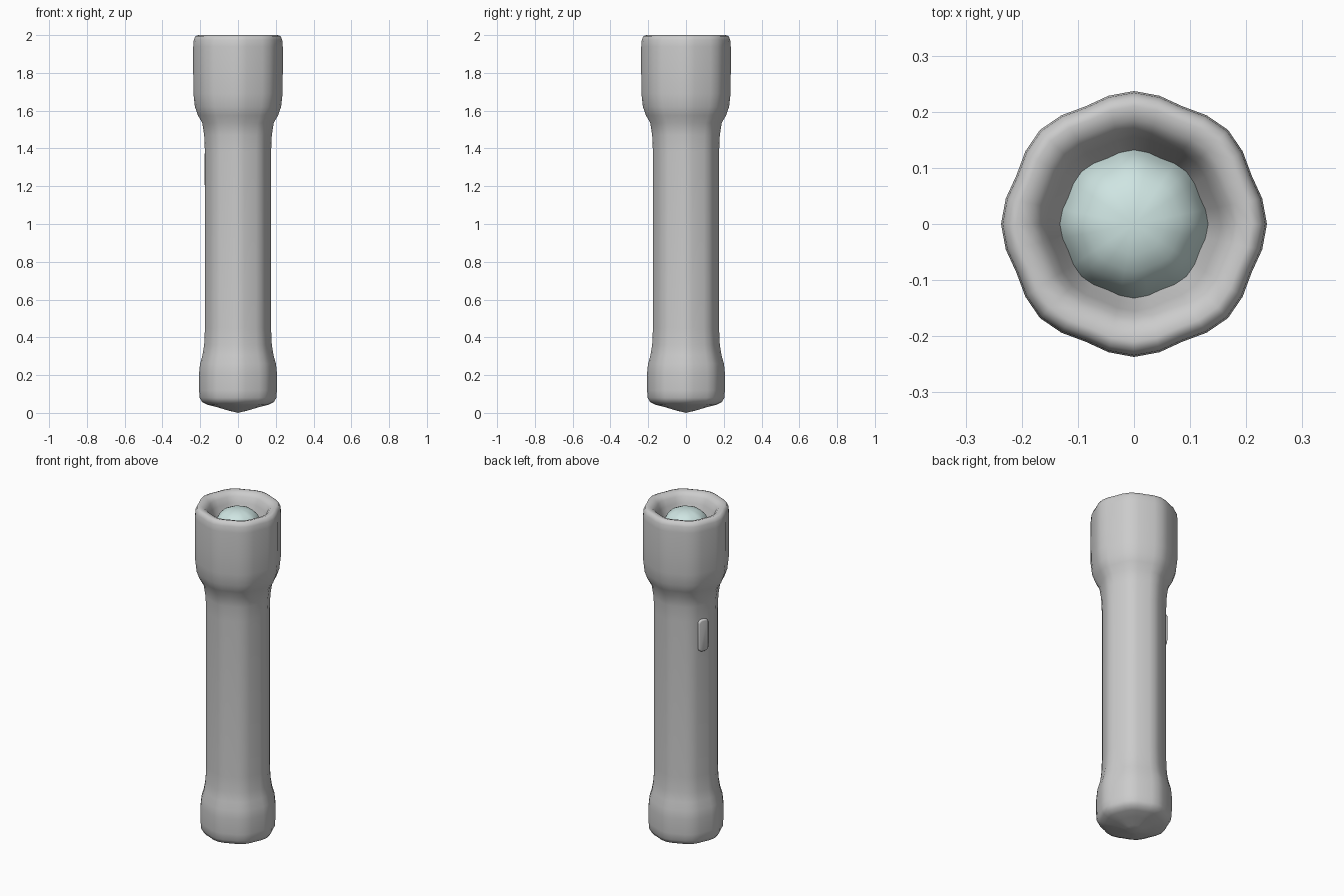
import bpy, bmesh, math
from mathutils import Matrix, Vector

if "Cube" in bpy.data.objects:
    bpy.data.objects.remove(bpy.data.objects["Cube"])

# Softened octagon: radius factors over one eighth turn
SOFT = [1.0, 0.983, 0.957, 0.983]


def lathe(name, profile, angle=50):
    """Revolve (r, z) points around z with a softened octagonal section."""
    bm = bmesh.new()
    rings = []
    for r, z in profile:
        if r == 0:
            rings.append([bm.verts.new((0, 0, z))] * 32)
            continue
        ring = []
        for i in range(32):
            a = math.tau * i / 32
            f = r * SOFT[i % 4]
            ring.append(bm.verts.new((f * math.cos(a), f * math.sin(a), z)))
        rings.append(ring)
    for lo, hi in zip(rings, rings[1:]):
        for i in range(32):
            j = (i + 1) % 32
            quad = list(dict.fromkeys([lo[i], lo[j], hi[j], hi[i]]))
            bm.faces.new(quad)
    bmesh.ops.recalc_face_normals(bm, faces=bm.faces)
    return finish(name, bm, angle)


def finish(name, bm, angle=50):
    me = bpy.data.meshes.new(name)
    bm.to_mesh(me)
    bm.free()
    ob = bpy.data.objects.new(name, me)
    bpy.context.collection.objects.link(ob)
    bpy.ops.object.select_all(action='DESELECT')
    bpy.context.view_layer.objects.active = ob
    ob.select_set(True)
    bpy.ops.object.shade_smooth_by_angle(angle=math.radians(angle))
    return ob


# Flashlight casing: tail cap, grip, flared head, rim and reflector recess
lathe("casing", [
    (0, 0), (0.05, 0.012), (0.11, 0.03), (0.16, 0.043), (0.19, 0.057),
    (0.203, 0.08), (0.206, 0.12), (0.206, 0.21), (0.201, 0.26),
    (0.188, 0.305), (0.179, 0.36), (0.175, 0.45), (0.175, 1.38),
    (0.179, 1.47), (0.189, 1.535), (0.212, 1.575), (0.228, 1.62),
    (0.236, 1.69), (0.237, 1.8), (0.237, 1.94), (0.234, 1.975),
    (0.225, 1.995), (0.21, 2.0), (0.185, 1.992), (0.168, 1.975),
    (0.155, 1.94), (0.142, 1.90), (0.13, 1.87), (0, 1.87)])

# Domed lens
lens = lathe("lens", [
    (0.133, 1.872), (0.124, 1.905), (0.108, 1.935), (0.085, 1.957),
    (0.055, 1.971), (0.025, 1.977), (0, 1.978)])
mat = bpy.data.materials.new("lens_glass")
mat.diffuse_color = (0.62, 0.78, 0.76, 1)
mat.use_nodes = True
mat.node_tree.nodes["Principled BSDF"].inputs["Base Color"].default_value = mat.diffuse_color
lens.data.materials.append(mat)

# Rounded switch button on one facet
az = math.radians(157.5)
bm = bmesh.new()
bmesh.ops.create_cube(bm, size=1, matrix=Matrix.Diagonal((0.04, 0.062, 0.19, 1)))
bmesh.ops.bevel(bm, geom=[e for e in bm.edges
                          if abs(e.verts[0].co.x - e.verts[1].co.x) > 0.01],
                offset=0.022, segments=4, profile=0.5, affect='EDGES')
outer = [e for e in bm.edges if all(v.co.x > 0.019 for v in e.verts)]
bmesh.ops.bevel(bm, geom=outer, offset=0.008, segments=3, profile=0.5, affect='EDGES')
bm.transform(Matrix.Rotation(az, 4, 'Z') @ Matrix.Translation(Vector((0.162, 0, 1.29))))
finish("switch_button", bm)
